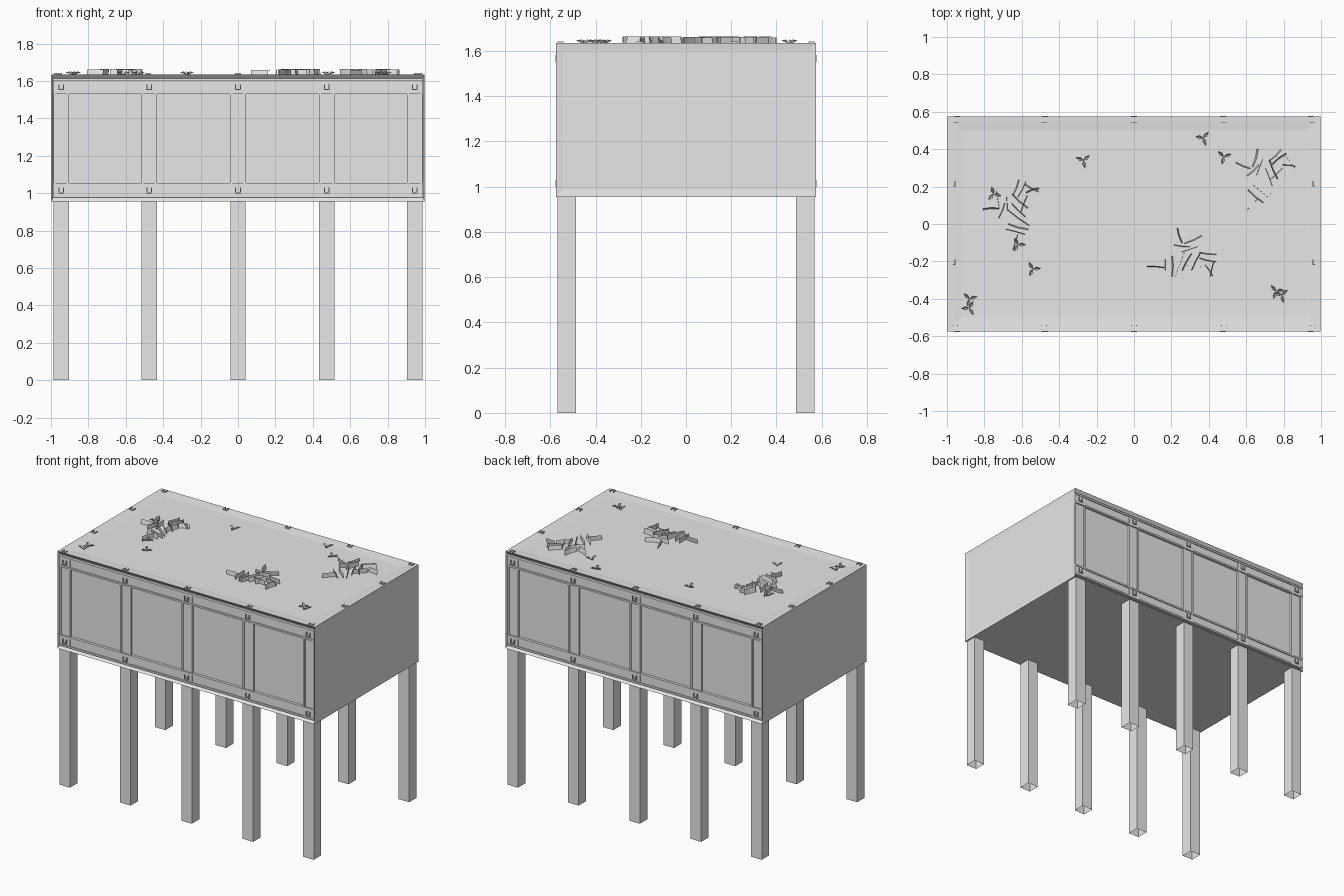
import bpy, bmesh, math, random
from mathutils import Vector, Matrix

if "Cube" in bpy.data.objects:
    bpy.data.objects.remove(bpy.data.objects["Cube"])

random.seed(4)
grey = bpy.data.materials.new("plain grey")
grey.diffuse_color = (0.8, 0.8, 0.8, 1)
grey.use_nodes = True
grey.node_tree.nodes["Principled BSDF"].inputs["Base Color"].default_value = grey.diffuse_color

HX, HY, Z0, Z1 = 0.997, 0.575, 0.955, 1.635
COLS = (-0.945, -0.475, 0.0, 0.475, 0.945)
RAILS = (1.015, 1.567)


def finish(name, bm):
    me = bpy.data.meshes.new(name)
    bm.to_mesh(me)
    bm.free()
    me.materials.append(grey)
    ob = bpy.data.objects.new(name, me)
    bpy.context.collection.objects.link(ob)
    return ob


def add_box(bm, x, y, z):
    """Box from (low, high) ranges; the order of each range is free."""
    lo = Vector([min(r) for r in (x, y, z)])
    hi = Vector([max(r) for r in (x, y, z)])
    mat = Matrix.Translation((lo + hi) / 2) @ Matrix.Diagonal((*(hi - lo), 1))
    return bmesh.ops.create_cube(bm, size=1, matrix=mat)["verts"]


def face_towards(bm, d):
    """Outermost face whose normal points along d."""
    bm.normal_update()
    d = Vector(d)
    return max((f for f in bm.faces if f.normal.dot(d) > 0.99),
               key=lambda f: f.calc_area())


def inset(bm, face, width, depth):
    bmesh.ops.inset_individual(bm, faces=[face], thickness=width, depth=-depth)


# Container body with a stepped roof and recessed wall panels
bm = bmesh.new()
add_box(bm, (-HX, HX), (-HY, HY), (Z0, Z1))
top = face_towards(bm, (0, 0, 1))
inset(bm, top, 0.06, 0.003)
inset(bm, top, 0.045, 0.003)
for s in (-1, 1):
    inset(bm, face_towards(bm, (s, 0, 0)), 0.045, 0.004)
    wall = face_towards(bm, (0, s, 0))
    inset(bm, wall, 0.033, 0.022)
    for v in wall.verts:                      # narrow rim at the ends
        v.co.x = math.copysign(HX - 0.008, v.co.x)
finish("container_body", bm)

# Hollow legs, open at the foot
bm = bmesh.new()
for x in COLS:
    for s in (-1, 1):
        vs = add_box(bm, (x - 0.041, x + 0.041), (s * 0.487, s * 0.569), (0, Z0))
        foot = [f for f in vs[0].link_faces[:] + vs[-1].link_faces[:]
                if all(v.co.z < 0.01 for v in f.verts)]
        bmesh.ops.delete(bm, geom=list(set(foot)), context="FACES_ONLY")
finish("legs", bm)

# Upright channels on the long walls: web plus two lips
bm = bmesh.new()
for s in (-1, 1):
    for x in COLS:
        z = (Z0 + 0.033, Z1 - 0.033)
        add_box(bm, (x - 0.03, x + 0.03), (s * 0.55, s * 0.562), z)
        for k in (-1, 1):
            add_box(bm, (x + k * 0.03, x + k * 0.042), (s * 0.55, s * 0.568), z)
finish("wall_columns", bm)

# Horizontal channels on the long walls
bm = bmesh.new()
for s in (-1, 1):
    for z in RAILS:
        x = (-HX + 0.008, HX - 0.008)
        add_box(bm, x, (s * 0.55, s * 0.565), (z - 0.026, z + 0.026))
        for k in (-1, 1):
            add_box(bm, x, (s * 0.55, s * 0.572), (z + k * 0.026, z + k * 0.038))
finish("wall_rails", bm)

# Square plates with a U shaped catch where rails and columns cross
bm = bmesh.new()
for s in (-1, 1):
    for x in COLS:
        for z in RAILS:
            add_box(bm, (x - 0.03, x + 0.03), (s * 0.56, s * 0.568), (z - 0.026, z + 0.026))
            for k in (-1, 1):
                add_box(bm, (x + k * 0.01, x + k * 0.016), (s * 0.56, s * 0.577),
                        (z - 0.016, z + 0.014))
            add_box(bm, (x - 0.01, x + 0.01), (s * 0.56, s * 0.577), (z - 0.016, z - 0.01))
finish("wall_catches", bm)

# Small catches around the roof edge
bm = bmesh.new()
spots = [(x * 1.012, s * 0.555) for x in COLS for s in (-1, 1)]
spots += [(s * 0.97, y) for s in (-1, 1) for y in (-0.205, 0.215)]
for x, y in spots:
    z = (Z1 - 0.004, Z1 + 0.006)
    for k in (-1, 1):
        add_box(bm, (x + k * 0.01, x + k * 0.015), (y - 0.014, y + 0.014), z)
    add_box(bm, (x - 0.01, x + 0.01), (y - 0.014, y - 0.008), z)
finish("roof_catches", bm)

# Grass patches: leaning upright blades, one layout turned three ways
BLADES = [(-.21, -.06, -.12, -.065), (-.115, .005, -.115, -.1), (-.08, 0, -.08, -.11),
          (-.045, .15, -.02, .07), (-.065, .06, .02, .05), (-.06, -.11, -.01, .02),
          (-.02, -.08, .03, .01), (.03, -.08, .08, .02), (.07, .02, .16, .01),
          (.07, -.01, .16, -.03), (.1, -.05, .14, -.11), (.15, -.03, .13, -.11),
          (-.01, .07, .08, .11), (-.03, .02, .06, .05), (.0, -.05, .09, -.06)]
for i, (cx, cy, turn) in enumerate([(0.28, -0.17, 0), (0.69, 0.27, 50), (-0.65, 0.08, 75)]):
    bm = bmesh.new()
    place = Matrix.Translation((cx, cy, Z1 - 0.006)) @ Matrix.Rotation(math.radians(turn), 4, "Z")
    for ax, ay, bx, by in BLADES:
        a, b = Vector((ax, ay, 0)), Vector((bx, by, 0))
        side = (b - a).cross(Vector((0, 0, 1))).normalized() * random.uniform(-0.008, 0.008)
        up = Vector((0, 0, random.uniform(0.03, 0.036))) + side
        mid = (a + b) / 2 + side * 0.6
        vs = [bm.verts.new(place @ p) for p in (a, mid, b, b + up, mid + up, a + up)]
        bm.faces.new((vs[0], vs[1], vs[4], vs[5]))
        bm.faces.new((vs[1], vs[2], vs[3], vs[4]))
    finish(f"grass_patch_{i + 1}", bm)

# Small sprouts with pointed folded leaves
bm = bmesh.new()
for x, y in [(-0.27, 0.34), (0.37, 0.46), (0.48, 0.36), (-0.75, 0.16), (-0.62, -0.11),
             (-0.54, -0.24), (-0.88, -0.40), (-0.88, -0.45), (0.79, -0.38), (0.76, -0.36)]:
    start = random.uniform(0, 360)
    for k in range(3):
        place = (Matrix.Translation((x, y, Z1 - 0.005))
                 @ Matrix.Rotation(math.radians(start + 120 * k), 4, "Z"))
        root, left, tip, right = [bm.verts.new(place @ Vector(p)) for p in (
            (0, 0, 0), (0.02, 0.009, 0.02), (0.042, 0, 0.016), (0.02, -0.009, 0.02))]
        bm.faces.new((root, tip, left))
        bm.faces.new((root, right, tip))
finish("sprouts", bm)
